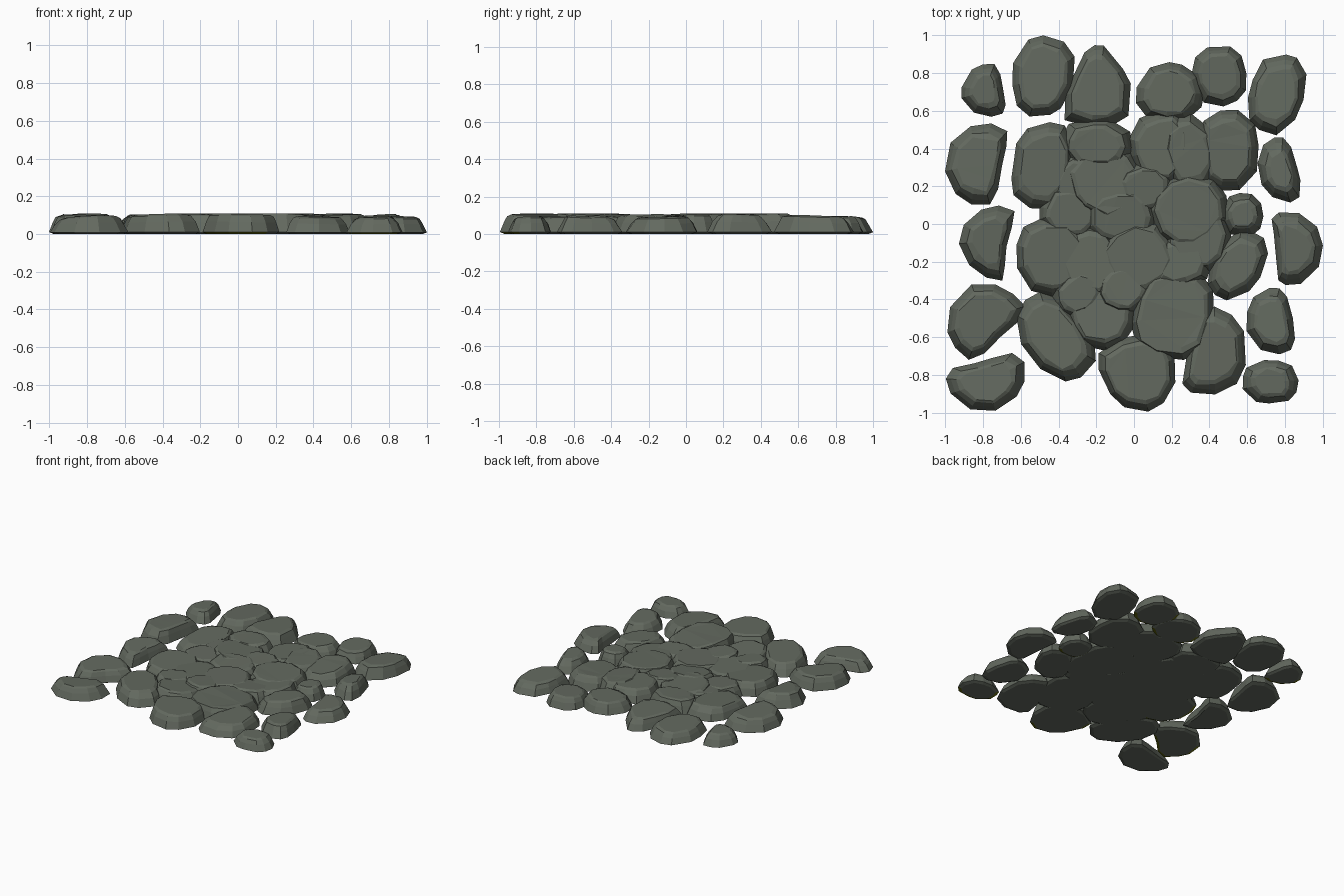
import bpy, bmesh, math, random
from mathutils import Vector

if "Cube" in bpy.data.objects:
    bpy.data.objects.remove(bpy.data.objects["Cube"])

def material(name, rgb):
    m = bpy.data.materials.new(name)
    m.diffuse_color = (*rgb, 1)
    m.use_nodes = True
    m.node_tree.nodes["Principled BSDF"].inputs["Base Color"].default_value = m.diffuse_color
    return m

STONE = material("grey green stone", (0.125, 0.142, 0.115))
MOSS = material("olive moss", (0.15, 0.165, 0.004))

# each stone: centre x, centre y, half width, half length, turn, bend, taper
border = [
    (-.79, .71, .11, .14, 5, .04, -.1), (-.485, .78, .165, .215, -10, 0, .12),
    (-.19, .73, .165, .22, -4, -.03, -.45), (.19, .70, .18, .155, 0, 0, -.1),
    (.455, .785, .145, .16, 10, 0, .05), (.755, .69, .145, .215, -15, 0, 0),
    (-.825, .32, .15, .22, -12, .07, 0), (.775, .285, .105, .175, 15, .03, 0),
    (-.765, -.09, .125, .20, -10, .09, 0), (.85, -.125, .125, .20, 5, -.07, 0),
    (-.80, -.505, .16, .215, -48, .07, 0), (.73, -.515, .125, .175, 8, .03, -.1),
    (-.775, -.835, .135, .21, -75, -.06, 0), (.725, -.835, .115, .15, -90, 0, 0),
    (.425, -.68, .155, .235, -14, -.05, -.15), (.03, -.79, .20, .205, 15, 0, .2),
    (-.42, -.60, .165, .25, 38, .02, 0), (.55, -.215, .135, .195, -30, 0, 0),
    (.575, .05, .11, .115, 0, 0, 0),
]
middle = [
    (-.48, .31, .165, .235, -10, 0, 0), (-.43, -.17, .195, .21, 0, 0, 0),
    (.50, .39, .165, .22, 0, 0, 0), (.29, .07, .21, .20, 20, 0, 0),
    (-.15, .23, .20, .22, 40, 0, 0), (-.20, .42, .19, .14, 0, 0, 0),
    (.15, .40, .17, .20, 0, 0, .1), (.29, .38, .15, .21, 10, 0, 0),
    (.21, -.47, .22, .25, -10, 0, -.1), (-.18, -.45, .18, .22, 10, 0, 0),
    (.02, -.18, .20, .20, 30, 0, 0), (-.07, .04, .20, .16, 0, 0, 0),
    (.34, -.07, .18, .19, 0, 0, 0), (-.34, .06, .16, .15, 0, 0, 0),
    (.24, -.20, .18, .14, 0, 0, 0), (-.23, -.20, .18, .20, 25, 0, 0),
    (.06, .19, .16, .14, 0, 0, 0), (-.06, -.34, .15, .14, 0, 0, 0),
    (-.29, -.37, .15, .13, 30, 0, 0), (-.30, .20, .14, .18, 0, 0, 0),
]
mossy = {0, 3, 4, 10, 13, 15, 18, 51, 54}

def stone(name, seed, spec, top, tilt):
    """Flat faceted slab: a bent, tapered oval stepped inward towards the top."""
    cx, cy, a, b, turn, bend, taper = spec
    rnd = random.Random(seed)
    n, t = 11, math.radians(turn)
    shape = []
    for i in range(n):
        ang = 2 * math.pi * (i + rnd.uniform(-.22, .22)) / n
        c, s = math.cos(ang), math.sin(ang)
        r = (abs(c) ** 2.5 + abs(s) ** 2.5) ** (-1 / 2.5) * rnd.uniform(.97, 1.03)
        x, y = c * r, s * r
        lx = a * x * (1 + taper * y) + bend * (y * y - .4)
        ly = b * y
        shape.append(Vector((lx * math.cos(t) - ly * math.sin(t),
                             lx * math.sin(t) + ly * math.cos(t))))
    slope = Vector((rnd.uniform(-tilt, tilt), rnd.uniform(-tilt, tilt)))
    size = min(a, b)
    # (height share, inset): undercut foot, belly, shoulder, top rim
    layers = [(0, .02), (.10, 0), (.60, .018), (.90, .034), (1, .052)]
    bm = bmesh.new()
    rings = []
    for h, inset in layers:
        ring = []
        for p in shape:
            q = p * (1 - inset / size * rnd.uniform(.85, 1.15))
            z = top * h + (slope.dot(q) * h if h > .5 else 0)
            ring.append(bm.verts.new((cx + q.x, cy + q.y, min(z, .108))))
        rings.append(ring)
    bm.faces.new(rings[0][::-1])
    crown = bm.faces.new(rings[-1])
    for lo, hi in zip(rings, rings[1:]):
        for i in range(n):
            j = (i + 1) % n
            bm.faces.new((lo[i], lo[j], hi[j], hi[i]))
    bmesh.ops.triangulate(bm, faces=[crown])
    bm.normal_update()
    # moss on the front left of the undercut foot of some stones
    if seed in mossy:
        for f in bm.faces:
            if .001 < f.calc_center_median().z < .012 and f.normal.x * .6 + f.normal.y < -.05:
                f.material_index = 1
    me = bpy.data.meshes.new(name)
    bm.to_mesh(me)
    bm.free()
    me.materials.append(STONE)
    me.materials.append(MOSS)
    bpy.context.collection.objects.link(bpy.data.objects.new(name, me))

rng = random.Random(4)
for i, s in enumerate(border):
    stone(f"border_stone_{i + 1}", i, s, rng.uniform(.088, .106), .06)
for i, s in enumerate(middle):
    top = .108 if i in (3, 5, 8) else rng.uniform(.09, .105)
    stone(f"middle_stone_{i + 1}", 50 + i, s, top, .09)
